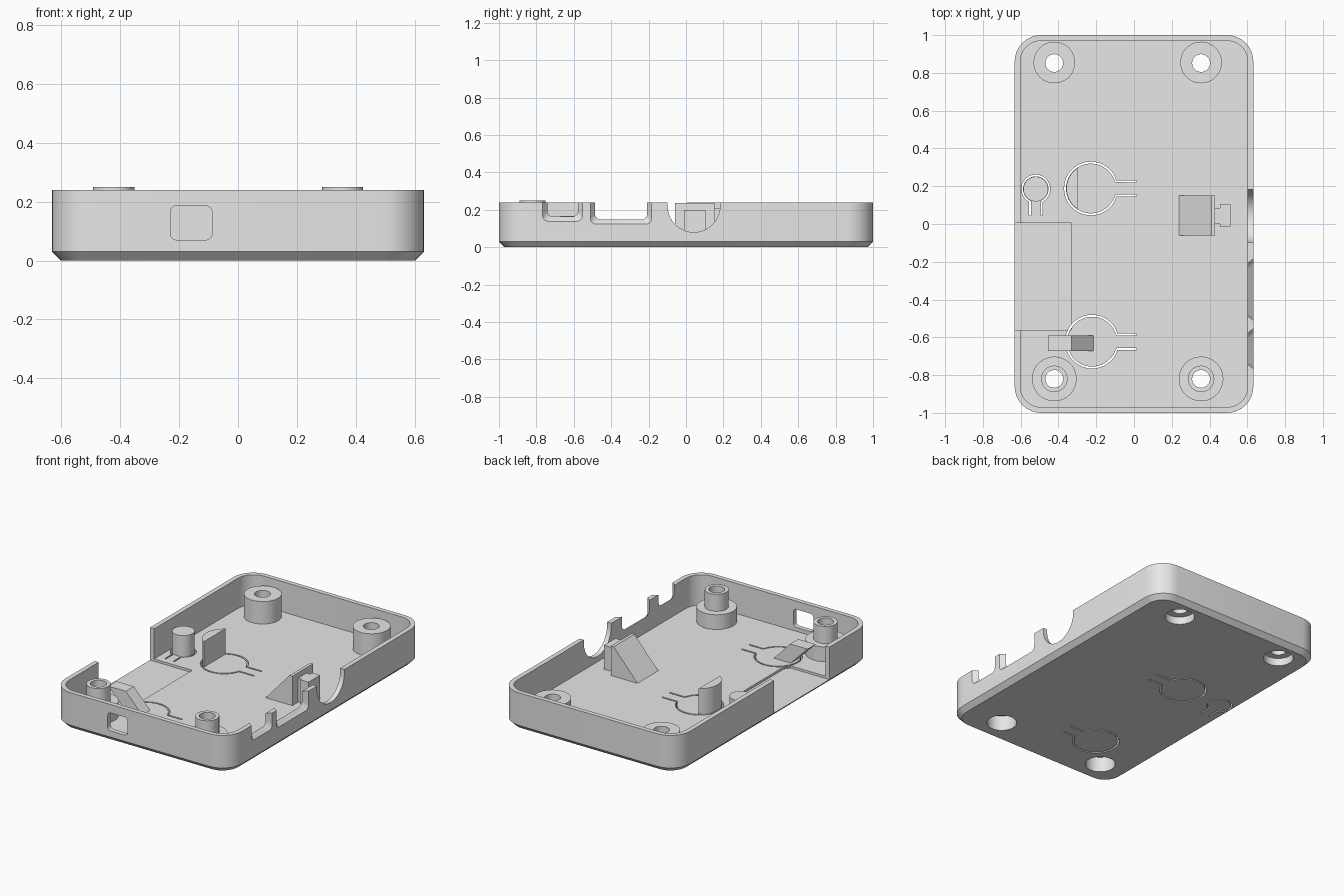
import bpy, bmesh, math

if "Cube" in bpy.data.objects:
    bpy.data.objects.remove(bpy.data.objects["Cube"])

GREY = bpy.data.materials.new("light grey plastic")
GREY.diffuse_color = (0.8, 0.8, 0.8, 1)
GREY.use_nodes = True
GREY.node_tree.nodes["Principled BSDF"].inputs["Base Color"].default_value = GREY.diffuse_color
WALL, TOP, FLOOR = 0.03, 0.24, 0.045


def loft(name, rings):
    """Closed solid through rings of equal point count, capped at both ends."""
    bm = bmesh.new()
    vs = [[bm.verts.new(p) for p in ring] for ring in rings]
    n = len(vs[0])
    for a, b in zip(vs, vs[1:]):
        for i in range(n):
            j = (i + 1) % n
            bm.faces.new((a[i], a[j], b[j], b[i]))
    bm.faces.new(vs[0])
    bm.faces.new(vs[-1])
    bmesh.ops.recalc_face_normals(bm, faces=bm.faces)
    me = bpy.data.meshes.new(name)
    bm.to_mesh(me)
    bm.free()
    me.materials.append(GREY)
    ob = bpy.data.objects.new(name, me)
    bpy.context.collection.objects.link(ob)
    return ob


def rounded(u0, u1, v0, v1, r, n=8):
    """Rounded rectangle as 2D points."""
    pts = []
    for k, (u, v) in enumerate([(u1 - r, v1 - r), (u0 + r, v1 - r), (u0 + r, v0 + r), (u1 - r, v0 + r)]):
        for i in range(n + 1):
            a = math.radians(90 * k + 90 * i / n)
            pts.append((u + r * math.cos(a), v + r * math.sin(a)))
    return pts


def arc(cx, cy, r, a0, a1, n=40):
    return [(cx + r * math.cos(math.radians(a0 + (a1 - a0) * i / n)),
             cy + r * math.sin(math.radians(a0 + (a1 - a0) * i / n))) for i in range(n + 1)]


def prism_z(name, pts, z0, z1):
    return loft(name, [[(x, y, z) for x, y in pts] for z in (z0, z1)])


def prism_y(name, pts, y0, y1):
    return loft(name, [[(x, y, z) for x, z in pts] for y in (y0, y1)])


def box(name, x0, x1, y0, y1, z0, z1):
    return prism_z(name, [(x0, y0), (x1, y0), (x1, y1), (x0, y1)], z0, z1)


def cylinder(name, x, y, r, z0, z1):
    return prism_z(name, arc(x, y, r, 0, 360, 48)[:-1], z0, z1)


def combine(target, other, op):
    """Apply a boolean and remove the second object."""
    bpy.context.view_layer.objects.active = target
    mod = target.modifiers.new(op, 'BOOLEAN')
    mod.operation, mod.solver, mod.object = op, 'EXACT', other
    bpy.ops.object.modifier_apply(modifier=mod.name)
    bpy.data.objects.remove(other, do_unlink=True)


def strip(path, w):
    """Outline of constant width around an open 2D path."""
    left, right = [], []
    for i, (x, y) in enumerate(path):
        p, q = path[max(i - 1, 0)], path[min(i + 1, len(path) - 1)]
        dx, dy = q[0] - p[0], q[1] - p[1]
        d = math.hypot(dx, dy)
        nx, ny = -dy / d * w / 2, dx / d * w / 2
        left.append((x + nx, y + ny))
        right.append((x - nx, y - ny))
    return left + right[::-1]


# Tray with chamfered bottom edge and hollow inside
def tray_ring(inset, z, r):
    return [(x, y, z) for x, y in rounded(-0.632 + inset, 0.632 - inset, -1 + inset, 1 - inset, r)]


case = loft("case", [tray_ring(0.03, 0, 0.11), tray_ring(0, 0.03, 0.14), tray_ring(0, TOP, 0.14),
                     tray_ring(WALL, TOP, 0.11), tray_ring(WALL, FLOOR, 0.11)])

# Open side with shallow floor recess
combine(case, box("side_cut", -0.7, -0.33, -0.56, 0.005, 0.03, 0.4), 'DIFFERENCE')

# Screw bosses: wide with narrow tube at the front, plain wide at the back
for x in (-0.422, 0.355):
    combine(case, cylinder("front_boss", x, -0.82, 0.118, 0.02, 0.14), 'UNION')
    combine(case, cylinder("front_tube", x, -0.82, 0.07, 0.1, 0.25), 'UNION')
    combine(case, cylinder("back_boss", x, 0.855, 0.11, 0.02, 0.19), 'UNION')
    for y, depth in ((-0.82, 0.1), (0.852, 0.05)):
        combine(case, cylinder("counterbore", x, y, 0.09, -0.1, depth), 'DIFFERENCE')
        combine(case, cylinder("screw_hole", x, y, 0.047, -0.1, 0.4), 'DIFFERENCE')

# Front port
port = rounded(-0.23, -0.088, 0.07, 0.186, 0.022)
combine(case, prism_y("port_cut", port, -1.1, -0.9), 'DIFFERENCE')

# Flared notches in the right wall: inner and outer (y0, y1, bottom)
for inner, outer in (((-0.74, -0.58, 0.165), (-0.768, -0.552, 0.137)),
                     ((-0.485, -0.21, 0.15), (-0.513, -0.182, 0.122))):
    rings = [[(x, y, z) for y, z in rounded(y0, y1, zb, 0.5, 0.03)]
             for x, (y0, y1, zb) in ((0.6, inner), (0.634, outer))]
    rings = [[(0.55, y, z) for _, y, z in rings[0]]] + rings
    combine(case, loft("notch_cut", rings), 'DIFFERENCE')

# Round dial notch
dial = arc(0.042, 0.22, 0.14, 180, 360) + [(0.182, 0.4), (-0.098, 0.4)]
combine(case, loft("dial_cut", [[(x, y, z) for y, z in dial] for x in (0.56, 0.7)]), 'DIFFERENCE')

# Keyhole slits that free the flexing buttons
for cx, cy in ((-0.228, 0.188), (-0.222, -0.623)):
    a = math.degrees(math.asin(0.038 / 0.137))
    path = [(0.012, cy + 0.038)] + arc(cx, cy, 0.137, a, 360 - a) + [(0.012, cy - 0.038)]
    combine(case, prism_z("slit_cut", strip(path, 0.01), -0.1, 0.1), 'DIFFERENCE')
a = math.degrees(math.asin(0.031 / 0.072))
path = [(-0.489, 0.045)] + arc(-0.52, 0.185, 0.072, -90 + a, 270 - a) + [(-0.551, 0.045)]
combine(case, prism_z("slit_cut", strip(path, 0.009), -0.1, 0.1), 'DIFFERENCE')

# Pushers standing on the buttons
small = cylinder("round_pusher", -0.52, 0.185, 0.066, 0.03, 0.18)
segment = prism_z("segment_pusher", arc(-0.228, 0.188, 0.13, 123, 237), 0.03, 0.21)
lean = prism_y("leaning_pusher", [(-0.33, 0.04), (-0.21, 0.04), (-0.33, 0.168), (-0.455, 0.168)],
               -0.672, -0.59)

# Wedge bracket with tab behind the dial notch
wedge = prism_y("wedge_bracket", [(0.235, 0.04), (0.43, 0.04), (0.43, 0.235), (0.41, 0.235)],
                -0.06, 0.152)
neck = box("bracket_neck", 0.43, 0.455, 0.0, 0.085, 0.04, 0.2)
tab = box("bracket_tab", 0.455, 0.512, -0.012, 0.105, 0.04, 0.2)

for ob in bpy.context.collection.objects:
    bpy.ops.object.select_all(action='DESELECT')
    ob.select_set(True)
    bpy.context.view_layer.objects.active = ob
    bpy.ops.object.shade_smooth_by_angle(angle=math.radians(30))
